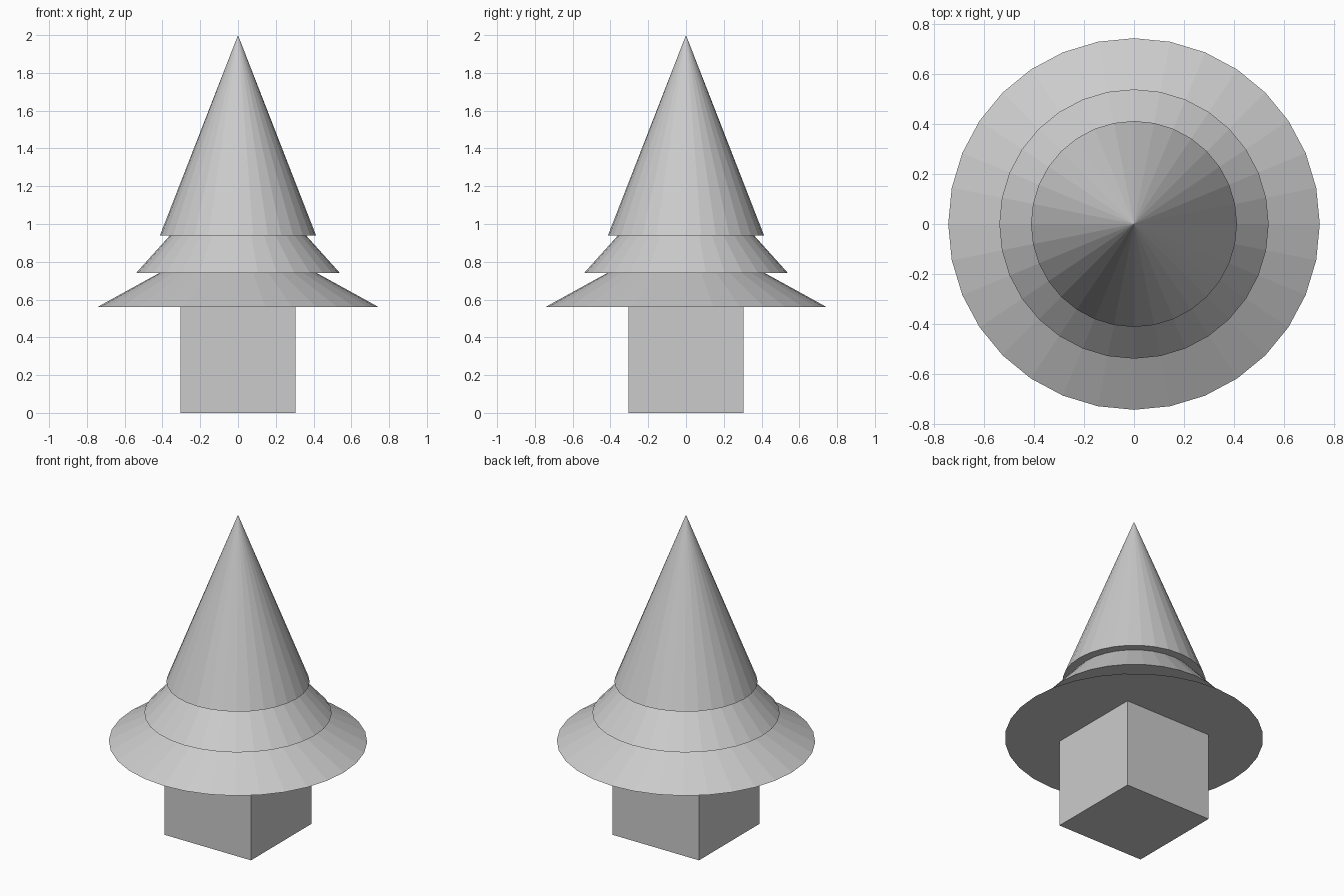
import bpy

cube = bpy.data.objects.get("Cube")
if cube:
    bpy.data.objects.remove(cube, do_unlink=True)

grey = bpy.data.materials.new("plain_grey")
grey.use_nodes = True
colour = (0.6, 0.6, 0.6, 1)
grey.diffuse_color = colour
grey.node_tree.nodes["Principled BSDF"].inputs["Base Color"].default_value = colour


def finish(name):
    obj = bpy.context.object
    obj.name = name
    obj.data.materials.append(grey)


def tier(name, radius, base, apex):
    """Flat-faced closed cone standing on the height base."""
    bpy.ops.mesh.primitive_cone_add(vertices=32, radius1=radius, radius2=0,
                                    depth=apex - base,
                                    location=(0, 0, (base + apex) / 2))
    finish(name)


# Square trunk, its top sunk into the lowest tier
bpy.ops.mesh.primitive_cube_add(size=0.61, location=(0, 0, 0.305))
finish("trunk")

# Three overlapping tiers of foliage
tier("lower_foliage", 0.745, 0.56, 0.97)
tier("middle_foliage", 0.54, 0.74, 1.34)
tier("upper_foliage", 0.413, 0.94, 2.0)
